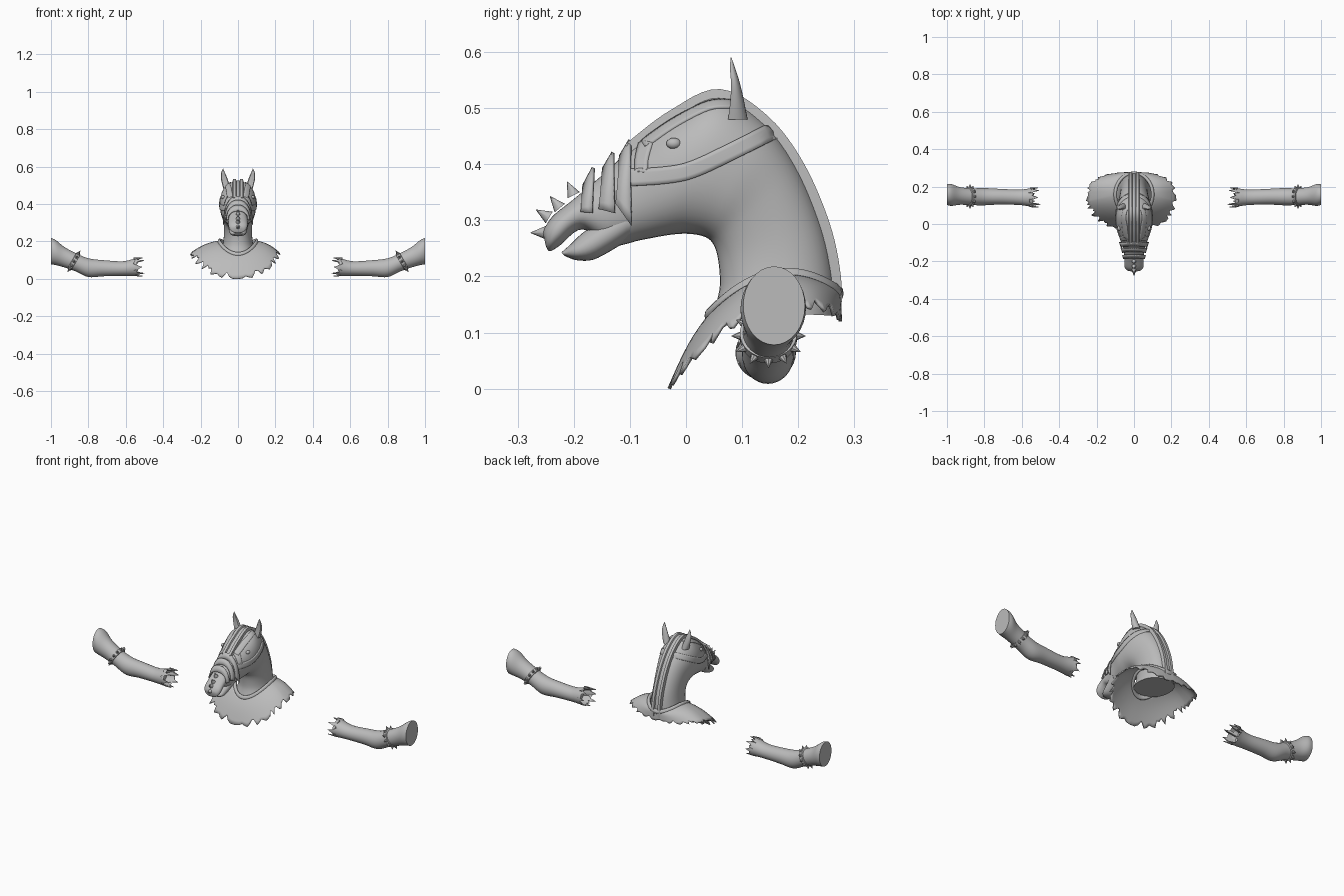
import bpy, bmesh, math, random
from mathutils import Vector
from mathutils.bvhtree import BVHTree

random.seed(4)
if "Cube" in bpy.data.objects:
    bpy.data.objects.remove(bpy.data.objects["Cube"])

GREY = (0.5, 0.5, 0.5, 1)
mat = bpy.data.materials.new("plain grey")
mat.use_nodes = True
mat.diffuse_color = GREY
mat.node_tree.nodes["Principled BSDF"].inputs["Base Color"].default_value = GREY


def finish(name, bm, solid=0, mirror=False, angle=40):
    bmesh.ops.recalc_face_normals(bm, faces=bm.faces)
    mesh = bpy.data.meshes.new(name)
    bm.to_mesh(mesh)
    bm.free()
    mesh.materials.append(mat)
    ob = bpy.data.objects.new(name, mesh)
    bpy.context.collection.objects.link(ob)
    bpy.ops.object.select_all(action="DESELECT")
    ob.select_set(True)
    bpy.context.view_layer.objects.active = ob
    bpy.ops.object.shade_smooth_by_angle(angle=math.radians(angle))
    if solid:
        m = ob.modifiers.new("thickness", "SOLIDIFY")
        m.thickness, m.offset = solid, 0
    if mirror:
        ob.modifiers.new("mirror", "MIRROR")
    return ob


def loft(rings, closed=True, caps=True):
    bm = bmesh.new()
    rows = [[bm.verts.new(p) for p in r] for r in rings]
    n = len(rows[0])
    for a, b in zip(rows, rows[1:]):
        for i in range(n if closed else n - 1):
            j = (i + 1) % n
            bm.faces.new((a[i], a[j], b[j], b[i]))
    if caps:
        bm.faces.new(rows[0])
        bm.faces.new(rows[-1])
    return bm


def smooth(rows, steps):
    """Catmull-Rom interpolation of rows of numbers."""
    rows = [rows[0]] + rows + [rows[-1]]
    out = []
    for k in range(1, len(rows) - 2):
        for s in range(steps):
            t = s / steps
            out.append([b + 0.5 * t * (c - a + t * (2 * a - 5 * b + 4 * c - d + t * (3 * (b - c) + d - a)))
                        for a, b, c, d in zip(*rows[k - 1:k + 3])])
    return out + [rows[-1]]


def power(v, e):
    return math.copysign(abs(v) ** e, v)


def section_rings(sections, n=40):
    """Each section is top y, top z, bottom y, bottom z, half width."""
    rings = []
    for ty, tz, by, bz, w in sections:
        ring = []
        for i in range(n):
            a = math.tau * i / n
            c, s = power(math.cos(a), 0.9), power(math.sin(a), 0.9)
            ring.append((w * s, (ty + by) / 2 + (ty - by) / 2 * c, (tz + bz) / 2 + (tz - bz) / 2 * c))
        rings.append(ring)
    return rings


def spike(bm, base, direction, length, radius):
    d = Vector(direction).normalized()
    m = d.to_track_quat("Z", "Y").to_matrix().to_4x4()
    m.translation = Vector(base) + d * length / 2
    bmesh.ops.create_cone(bm, cap_ends=True, segments=8, radius1=radius, radius2=0.0005, depth=length, matrix=m)


# Neck, head and upper jaw
body = smooth([
    [0.265, 0.13, 0.05, 0.14, 0.095], [0.264, 0.2, 0.06, 0.18, 0.08],
    [0.245, 0.29, 0.058, 0.225, 0.075], [0.2, 0.395, 0.05, 0.255, 0.08],
    [0.14, 0.475, 0.035, 0.27, 0.092], [0.06, 0.522, 0.005, 0.276, 0.097],
    [-0.02, 0.487, -0.03, 0.274, 0.09], [-0.09, 0.435, -0.08, 0.265, 0.07],
    [-0.15, 0.38, -0.135, 0.255, 0.055], [-0.2, 0.338, -0.185, 0.284, 0.05],
    [-0.235, 0.31, -0.225, 0.255, 0.05], [-0.25, 0.29, -0.243, 0.245, 0.038],
    [-0.255, 0.278, -0.25, 0.255, 0.015]], 6)
bm = loft(section_rings(body))
tree = BVHTree.FromBMesh(bm)
finish("neck_and_head", bm, angle=60)

# Lower jaw
jaw = smooth([[-0.1, 0.34, -0.1, 0.267, 0.058], [-0.14, 0.31, -0.13, 0.248, 0.052],
              [-0.185, 0.277, -0.165, 0.23, 0.046], [-0.205, 0.258, -0.195, 0.229, 0.038],
              [-0.222, 0.243, -0.217, 0.237, 0.018]], 4)
finish("lower_jaw", loft(section_rings(jaw, 28)), angle=60)

# Double-railed crest strap
crest = []
half = [(0.03, -0.012), (0.027, 0.012), (0.012, 0.012), (0.009, 0.004)]
profile = half + [(-x, h) for x, h in reversed(half)]
line = [Vector((0, s[0], s[1])) for s in body[:44]]
for i, p in enumerate(line):
    t = (line[min(i + 1, 43)] - line[max(i - 1, 0)]).normalized()
    up = Vector((0, t.z, -t.y))
    crest.append([p + up * h + Vector((x, 0, 0)) for x, h in profile])
finish("crest_strap", loft(crest), angle=30)


# Bridle straps laid on the head
def on_head(y, z, lift):
    hit, normal, _, _ = tree.ray_cast(Vector((1, y, z)), Vector((-1, 0, 0)))
    if hit is None:
        hit, normal, _, _ = tree.find_nearest(Vector((0.03, y, z)))
    if normal.x < 0:
        normal = -normal
    return hit + normal * lift


def strap(name, path, width):
    pts = smooth([list(p) for p in path], 6)
    rows = []
    for i, (y, z) in enumerate(pts):
        a, b = pts[max(i - 1, 0)], pts[min(i + 1, len(pts) - 1)]
        d = Vector((b[0] - a[0], b[1] - a[1])).normalized()
        rows.append([on_head(y - d.y * k * width, z + d.x * k * width, 0.003) for k in (-0.5, -0.25, 0, 0.25, 0.5)])
    finish(name, loft(rows, False, False), solid=0.008, mirror=True)


strap("cheek_strap", [(-0.1, 0.376), (-0.04, 0.38), (0.01, 0.39), (0.08, 0.422), (0.165, 0.464)], 0.03)
strap("front_eye_strap", [(-0.079, 0.385), (-0.078, 0.41), (-0.07, 0.44)], 0.022)
strap("brow_strap", [(-0.075, 0.435), (-0.02, 0.473), (0.04, 0.503), (0.08, 0.506)], 0.014)

# Eyes
bm = bmesh.new()
bmesh.ops.create_uvsphere(bm, u_segments=16, v_segments=10, radius=0.011)
bmesh.ops.scale(bm, vec=(0.9, 1.2, 0.9), verts=bm.verts)
bmesh.ops.translate(bm, vec=on_head(-0.022, 0.437, 0.004), verts=bm.verts)
finish("eye", bm, mirror=True, angle=80)

# Pointed ears, hollowed at the front
ear = smooth([[0.058, 0.088, 0.48, 0.02, 0.022], [0.068, 0.088, 0.515, 0.019, 0.015],
              [0.076, 0.086, 0.545, 0.016, 0.01], [0.08, 0.082, 0.57, 0.009, 0.006],
              [0.08, 0.08, 0.59, 0.001, 0.001]], 4)
rings = []
for x, y, z, rx, ry in ear:
    ring = []
    for i in range(20):
        a = math.tau * i / 20
        dent = 0.55 if math.sin(a) < -0.6 else 1
        ring.append((x + rx * math.cos(a), y + ry * math.sin(a) * dent, z))
    rings.append(ring)
finish("ear", loft(rings), mirror=True, angle=50)

# Overlapping nose plates: front and back edges as bottom, top and half width
plates = [((-0.187, 0.315, -0.182, 0.362, 0.054), (-0.167, 0.313, -0.165, 0.394, 0.061)),
          ((-0.155, 0.32, -0.147, 0.392, 0.06), (-0.127, 0.313, -0.13, 0.421, 0.069)),
          ((-0.125, 0.33, -0.117, 0.414, 0.068), (-0.097, 0.291, -0.1, 0.443, 0.077))]
for k, edges in enumerate(plates):
    rows = []
    for u in (0, 0.5, 1):
        by, bz, ty, tz, w = [p + (q - p) * u for p, q in zip(*edges)]
        row = []
        for i in range(25):
            a = math.pi * (i / 24 - 0.5)
            c = math.cos(a) ** 0.9
            row.append((w * power(math.sin(a), 0.9), by + (ty - by) * c, bz + (tz - bz) * c))
        rows.append(row)
    finish("nose_plate_%d" % (k + 1), loft(rows, False, False), solid=0.006)

# Spikes down the nose
bm = bmesh.new()
for y, z, dy, dz in [(-0.2, 0.345, -0.5, 1), (-0.225, 0.322, -0.75, 0.9), (-0.244, 0.305, -1, 0.6), (-0.25, 0.278, -1, 0)]:
    spike(bm, (0, y, z), (0, dy, dz), 0.027, 0.012)
finish("nose_spikes", bm, angle=50)


# Collar ring and torn mantle
def collar_point(t):
    return Vector((0.1 * math.sin(t), 0.157 - 0.115 * math.cos(t),
                   0.175 - 0.02 * math.cos(t) - 0.025 * math.cos(2 * t)))


def hem_point(t):
    s, c = math.sin(t), math.cos(t)
    y = 0.125 - 0.155 * c if c > 0 else 0.125 + 0.15 * abs(c) ** 0.6
    return Vector(((0.225 if s > 0 else 0.255) * power(s, 0.8), y, 0.095 - 0.06 * c - 0.035 * math.cos(2 * t)))


N = 96
angles = [math.tau * i / N for i in range(N)]
rings = []
for i in range(10):
    b = math.tau * i / 10
    rings.append([])
    for t in angles:
        p = collar_point(t)
        out = Vector((p.x, p.y - 0.157, 0)).normalized()
        rings[-1].append(p + out * 0.009 * math.cos(b) + Vector((0, 0, 0.014 * math.sin(b))))
finish("collar", loft(rings + rings[:1], True, False), angle=60)

tear = [1 - random.uniform(0, 0.2) * (i % 4 != 0) for i in range(N)]
rings = []
for k in range(9):
    ring = []
    for t, cut in zip(angles, tear):
        s = k / 8 * (1 - (1 - cut) * (k / 8) ** 4)
        p = collar_point(t).lerp(hem_point(t), s)
        p.z += 0.012 * math.sin(math.pi * s)
        ring.append(p)
    rings.append(ring)
finish("torn_mantle", loft(rings, True, False), solid=0.006, angle=50)

# Arms: x, y, z, half depth, half height, from hoof face to torn end
limb = smooth([[1.0, 0.157, 0.148, 0.055, 0.07], [0.975, 0.155, 0.141, 0.058, 0.067],
               [0.93, 0.15, 0.117, 0.047, 0.055], [0.87, 0.146, 0.09, 0.045, 0.049],
               [0.8, 0.146, 0.06, 0.046, 0.05], [0.72, 0.146, 0.057, 0.042, 0.043],
               [0.62, 0.143, 0.055, 0.041, 0.039], [0.565, 0.142, 0.06, 0.047, 0.045],
               [0.535, 0.142, 0.064, 0.054, 0.05]], 5)
M = 32
rags = [random.uniform(0.02, 0.04) if i % 4 == 0 else random.uniform(-0.025, 0.005) for i in range(M)]


def limb_ring(x, y, z, ry, rz, rag=0):
    return [(x - rag * rags[i], y + ry * math.cos(math.tau * i / M), z + rz * math.sin(math.tau * i / M))
            for i in range(M)]


x, y, z, ry, rz = limb[-1]
rings = [limb_ring(*s) for s in limb[:-1]] + [limb_ring(x, y, z, ry, rz, 1),
         limb_ring(x, y, z, ry * 0.92, rz * 0.92, 1), limb_ring(0.58, y, 0.058, 0.037, 0.035)]
finish("arm_with_hoof", loft(rings), mirror=True, angle=50)

# Spiked wristbands
axis = Vector((0.85, 0, 0.5)).normalized()
side, up, hub = Vector((0, 1, 0)), axis.cross(Vector((0, 1, 0))), Vector((0.877, 0.147, 0.094))
rings = []
for dx, r in [(-0.012, 0.043), (-0.01, 0.051), (0.01, 0.051), (0.012, 0.043)]:
    rings.append([hub + axis * dx + (side * math.cos(a) + up * math.sin(a)) * r
                  for a in (math.tau * i / M for i in range(M))])
bm = loft(rings, True, False)
for i in range(12):
    a = math.tau * i / 12
    d = side * math.cos(a) + up * math.sin(a)
    spike(bm, hub + d * 0.05, d, 0.016, 0.008)
finish("spiked_wristband", bm, mirror=True, angle=40)
